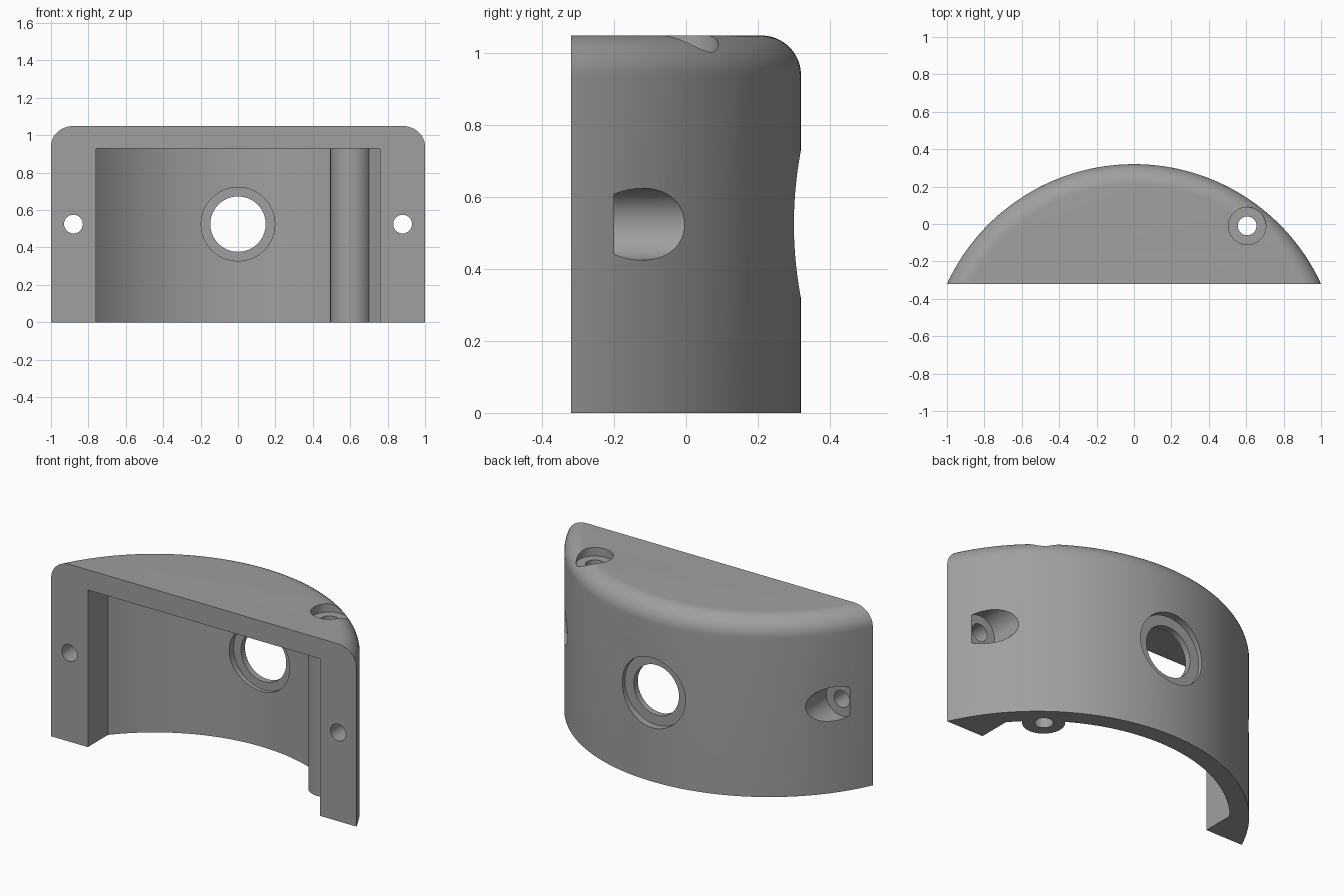
import bpy
import bmesh
import math
from mathutils import Matrix

if "Cube" in bpy.data.objects:
    bpy.data.objects.remove(bpy.data.objects["Cube"])

FRONT, BACK, HEIGHT = -0.32, 0.32, 1.05
RADIUS = 1.101                 # outer curved wall
CENTRE_Y = BACK - RADIUS
INNER = 1.0                    # inner curved wall
FILLET = 0.11
MID_Z = 0.525

gray = bpy.data.materials.new("plain_gray")
gray.diffuse_color = (0.35, 0.35, 0.35, 1)
gray.use_nodes = True
gray.node_tree.nodes["Principled BSDF"].inputs["Base Color"].default_value = gray.diffuse_color


def make_object(name, bm):
    bmesh.ops.recalc_face_normals(bm, faces=bm.faces)
    mesh = bpy.data.meshes.new(name)
    bm.to_mesh(mesh)
    bm.free()
    mesh.materials.append(gray)
    obj = bpy.data.objects.new(name, mesh)
    bpy.context.collection.objects.link(obj)
    return obj


def arc(radius, half_angle, steps):
    """Plan points from right to left around the curved wall."""
    angles = [half_angle * (1 - 2 * i / steps) for i in range(steps + 1)]
    return [(radius * math.sin(a), CENTRE_Y + radius * math.cos(a)) for a in angles]


def loft(name, rings):
    """Closed solid through matching (plan points, z) rings."""
    bm = bmesh.new()
    loops = [[bm.verts.new((x, y, z)) for x, y in pts] for pts, z in rings]
    n = len(loops[0])
    for low, high in zip(loops, loops[1:]):
        for i in range(n - 1):
            bm.faces.new((low[i], low[i + 1], high[i + 1], high[i]))
    bm.faces.new(loops[0])
    bm.faces.new(loops[-1])
    # single flat face closing the front
    bm.faces.new([l[0] for l in loops] + [l[-1] for l in reversed(loops)])
    return make_object(name, bm)


def cylinder(name, radius, start, end, x, other, axis="Z"):
    """Cylinder from start to end along the axis; other is y (Z axis) or z (Y axis)."""
    mid = (start + end) / 2
    if axis == "Z":
        place = Matrix.Translation((x, other, mid))
    else:
        place = Matrix.Translation((x, mid, other)) @ Matrix.Rotation(math.pi / 2, 4, "X")
    bm = bmesh.new()
    bmesh.ops.create_cone(bm, cap_ends=True, segments=64, radius1=radius,
                          radius2=radius, depth=end - start, matrix=place)
    return make_object(name, bm)


def combine(target, tool, operation="DIFFERENCE"):
    mod = target.modifiers.new("combine", "BOOLEAN")
    mod.operation, mod.solver, mod.object = operation, "EXACT", tool
    bpy.context.view_layer.objects.active = target
    bpy.ops.object.modifier_apply(modifier=mod.name)
    bpy.data.objects.remove(tool)


# outer shell with a rounded upper rim
profile = [(RADIUS, 0.0)]
for i in range(13):
    a = math.pi / 2 * i / 12
    profile.append((RADIUS - FILLET + FILLET * math.cos(a),
                    HEIGHT - FILLET + FILLET * math.sin(a)))
cover = loft("curved_cover", [
    (arc(r, math.acos((FRONT - CENTRE_Y) / r), 96), z) for r, z in profile])

# open pocket with straight side walls
inside = arc(INNER, math.asin(0.76 / INNER), 80)
inside = [(0.76, -0.5)] + inside + [(-0.76, -0.5)]
combine(cover, loft("pocket_cutter", [(inside, -0.2), (inside, 0.93)]))

# vertical screw post with a recessed through hole
PX, PY = 0.605, -0.01
combine(cover, cylinder("screw_post", 0.112, 0.0, 0.96, PX, PY), "UNION")
combine(cover, cylinder("post_recess", 0.1, 1.0, 1.3, PX, PY))
combine(cover, cylinder("post_hole", 0.05, -0.2, 1.3, PX, PY))

# central port, recessed from both sides
combine(cover, cylinder("port_outer_recess", 0.207, 0.277, 0.6, 0, MID_Z, "Y"))
combine(cover, cylinder("port_inner_recess", 0.197, -0.25, 0.24, 0, MID_Z, "Y"))
combine(cover, cylinder("port_hole", 0.148, -0.2, 0.6, 0, MID_Z, "Y"))

# mounting holes with recesses from the back
for side in (-1, 1):
    combine(cover, cylinder("mount_recess", 0.1, -0.2, 0.6, side * 0.88, MID_Z, "Y"))
    combine(cover, cylinder("mount_hole", 0.05, -0.6, 0.6, side * 0.88, MID_Z, "Y"))

bpy.ops.object.select_all(action="DESELECT")
cover.select_set(True)
bpy.context.view_layer.objects.active = cover
bpy.ops.object.shade_smooth_by_angle(angle=math.radians(30))
